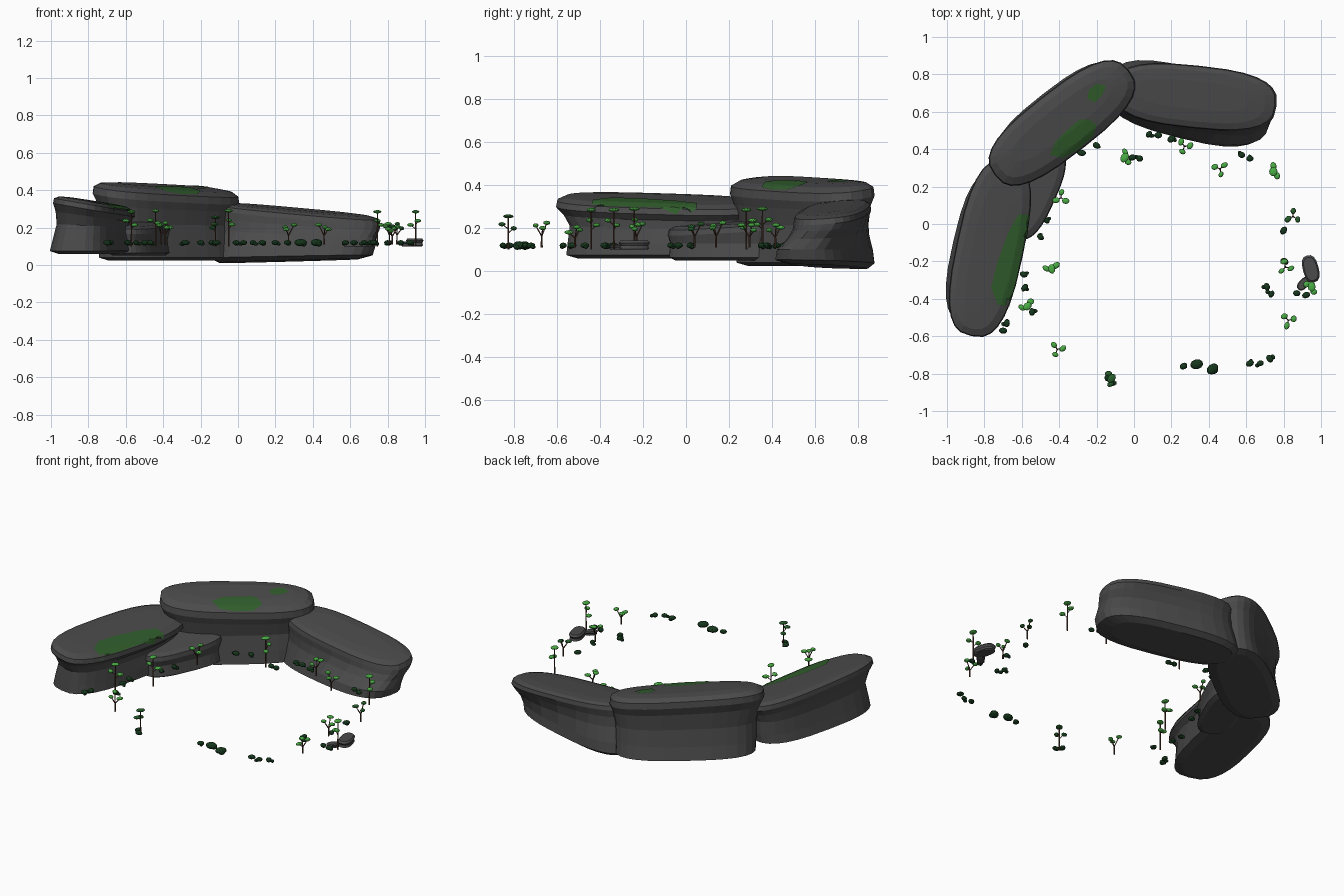
import bpy, bmesh, math, random
from math import cos, sin, pi
from mathutils import Vector, Matrix
from mathutils.bvhtree import BVHTree

if "Cube" in bpy.data.objects:
    bpy.data.objects.remove(bpy.data.objects["Cube"])

random.seed(4)


def material(name, r, g, b):
    m = bpy.data.materials.new(name)
    m.diffuse_color = (r, g, b, 1)
    m.use_nodes = True
    m.node_tree.nodes["Principled BSDF"].inputs["Base Color"].default_value = m.diffuse_color
    return m


STONE = material("stone", 0.07, 0.07, 0.07)
MOSS = material("moss", 0.03, 0.11, 0.025)
LEAF = material("leaf", 0.07, 0.42, 0.06)
DARK = material("dark_leaf", 0.008, 0.04, 0.012)
MID = material("mid_leaf", 0.02, 0.11, 0.025)
BARK = material("bark", 0.09, 0.04, 0.025)


def finish(name, bm, mat):
    bmesh.ops.recalc_face_normals(bm, faces=bm.faces)
    me = bpy.data.meshes.new(name)
    bm.to_mesh(me)
    bm.free()
    me.materials.append(mat)
    ob = bpy.data.objects.new(name, me)
    bpy.context.collection.objects.link(ob)
    return ob


def rock(name, levels, along=0, across=0, power=2.8, n=28):
    """Loft of rounded slabs; level = (z, cx, cy, length, width, angle, tilt)."""
    bm = bmesh.new()
    rings = []
    for z, cx, cy, ln, wd, deg, tilt in levels:
        a = math.radians(deg)
        ring = []
        for i in range(n):
            t = 2 * pi * i / n
            c, s = cos(t), sin(t)
            u = math.copysign(abs(c) ** (2 / power), c) * ln / 2
            v = math.copysign(abs(s) ** (2 / power), s) * wd / 2
            ring.append(bm.verts.new((cx + u * cos(a) - v * sin(a),
                                      cy + u * sin(a) + v * cos(a),
                                      z + tilt * (along * u + across * v))))
        rings.append(ring)
    for lo, hi in zip(rings, rings[1:]):
        for i in range(n):
            j = (i + 1) % n
            bm.faces.new((lo[i], lo[j], hi[j], hi[i]))
    bm.faces.new(rings[0])
    bm.faces.new(rings[-1])
    return finish(name, bm, STONE)


# Large boulders: base, flare, waist, overhanging rim, domed top
left = rock("left_boulder", [
    (0.06, -0.785, -0.13, 0.76, 0.28, 77, 0), (0.075, -0.785, -0.13, 0.86, 0.37, 77, 0),
    (0.13, -0.78, -0.125, 0.86, 0.35, 77, 0), (0.21, -0.775, -0.12, 0.85, 0.32, 78, .3),
    (0.26, -0.775, -0.125, 0.9, 0.325, 78, .8), (0.295, -0.77, -0.13, 0.96, 0.36, 78, 1),
    (0.322, -0.77, -0.13, 0.95, 0.35, 78, 1), (0.338, -0.775, -0.13, 0.88, 0.28, 78, 1),
    (0.345, -0.79, -0.13, 0.7, 0.15, 78, 1)], along=-0.03, across=0.17)
middle = rock("middle_boulder", [
    (0.025, -0.38, 0.555, 0.74, 0.26, 38, 0), (0.04, -0.38, 0.55, 0.83, 0.36, 38, 0),
    (0.12, -0.38, 0.545, 0.83, 0.33, 38, 0), (0.22, -0.38, 0.545, 0.83, 0.3, 38, .3),
    (0.31, -0.38, 0.54, 0.87, 0.32, 38, .8), (0.355, -0.385, 0.54, 0.91, 0.35, 38, 1),
    (0.393, -0.385, 0.54, 0.9, 0.34, 38, 1), (0.415, -0.385, 0.545, 0.83, 0.27, 38, 1),
    (0.425, -0.385, 0.555, 0.65, 0.15, 38, 1)], along=-0.04, across=0.13)
right = rock("right_boulder", [
    (0.022, 0.27, 0.665, 0.76, 0.28, -14, -0.3), (0.045, 0.285, 0.645, 0.88, 0.38, -14, -0.2),
    (0.1, 0.3, 0.645, 0.88, 0.36, -14, 0), (0.17, 0.315, 0.66, 0.86, 0.32, -10, .5),
    (0.22, 0.325, 0.672, 0.87, 0.32, -7, .8), (0.257, 0.325, 0.68, 0.88, 0.335, -6, 1),
    (0.282, 0.325, 0.68, 0.86, 0.325, -6, 1), (0.295, 0.315, 0.685, 0.78, 0.27, -6, 1),
    (0.301, 0.315, 0.69, 0.6, 0.15, -6, 1)], along=-0.09, across=0.07)

# Low ledge between the left and middle boulders
rock("ledge", [
    (0.05, -0.53, 0.17, 0.46, 0.18, 66, 0), (0.065, -0.53, 0.17, 0.52, 0.23, 66, 0),
    (0.13, -0.535, 0.17, 0.51, 0.215, 66, 0), (0.185, -0.53, 0.17, 0.53, 0.23, 66, 1),
    (0.21, -0.53, 0.17, 0.52, 0.22, 66, 1), (0.222, -0.535, 0.17, 0.46, 0.17, 66, 1)],
    along=0.05, across=0.1)


# Two small flat stones on the right
def stone(name, x, y, ln, wd, deg, z0, z1):
    h = z1 - z0
    rock(name, [(z0, x, y, ln * .8, wd * .8, deg, 0), (z0 + h * .1, x, y, ln * .93, wd * .93, deg, 0),
                (z0 + h * .45, x, y, ln * .88, wd * .86, deg, 0), (z0 + h * .75, x, y, ln, wd, deg, 0),
                (z1, x, y, ln * .85, wd * .8, deg, 0)], n=16, power=2.5)


stone("small_stone", 0.945, -0.24, 0.15, 0.085, 105, 0.1, 0.143)
stone("tiny_stone", 0.905, -0.32, 0.08, 0.05, 50, 0.1, 0.125)


# Moss patches draped over the boulders
def moss(name, ob, pts):
    tree = BVHTree.FromPolygons([v.co for v in ob.data.vertices], [p.vertices for p in ob.data.polygons])
    outline = []
    for a, b in zip(pts, pts[1:] + pts[:1]):
        outline += [Vector(a).lerp(Vector(b), k / 3) for k in range(3)]
    mid = sum(outline, Vector((0, 0))) / len(outline)
    bm = bmesh.new()

    def drape(p):
        hit, nor, *_ = tree.ray_cast(Vector((p.x, p.y, 1)), Vector((0, 0, -1)))
        if hit is None:
            hit, nor, *_ = tree.find_nearest(Vector((p.x, p.y, 0.31)))
        return bm.verts.new(hit + nor * 0.004)
    rings = [[drape(mid.lerp(p, k / 6)) for p in outline] for k in range(1, 7)]
    n = len(outline)
    centre = drape(mid)
    for i in range(n):
        j = (i + 1) % n
        bm.faces.new((centre, rings[0][i], rings[0][j]))
        for a, b in zip(rings, rings[1:]):
            bm.faces.new((a[i], b[i], b[j], a[j]))
    finish(name, bm, MOSS)


moss("left_moss", left, [(-0.565, 0.05), (-0.62, 0.05), (-0.67, -0.04), (-0.73, -0.2), (-0.765, -0.34),
                         (-0.73, -0.43), (-0.67, -0.44), (-0.635, -0.36), (-0.59, -0.15), (-0.555, -0.02)])
moss("middle_moss", middle, [(-0.45, 0.37), (-0.42, 0.44), (-0.36, 0.5), (-0.29, 0.56), (-0.24, 0.56),
                             (-0.2, 0.53), (-0.22, 0.47), (-0.3, 0.4), (-0.38, 0.355)])
moss("small_moss", middle, [(-0.25, 0.67), (-0.24, 0.72), (-0.2, 0.75), (-0.15, 0.74), (-0.17, 0.69), (-0.21, 0.65)])


# Plants
def blob(bm, x, y, z, r, h):
    m = (Matrix.Translation((x, y, z)) @ Matrix.Rotation(random.uniform(0, pi), 4, 'Z')
         @ Matrix.Diagonal((r * random.uniform(1, 1.25), r * random.uniform(.75, .95), h, 1)))
    bmesh.ops.create_icosphere(bm, subdivisions=2, radius=1, matrix=m)


def stick(bm, a, b, r0, r1):
    a, b = Vector(a), Vector(b)
    d = b - a
    m = Matrix.Translation((a + b) / 2) @ d.to_track_quat('Z', 'Y').to_matrix().to_4x4()
    bmesh.ops.create_cone(bm, cap_ends=True, segments=6, radius1=r0, radius2=r1, depth=d.length, matrix=m)


def tall_tree(i, x, y, h, mat):
    wood, leaf = bmesh.new(), bmesh.new()
    stick(wood, (x, y, 0.1), (x, y, h), 0.0045, 0.003)
    blob(leaf, x, y, h, 0.024, 0.009)
    a0 = random.uniform(0, 2 * pi)
    for k, f in enumerate((0.5, 0.62)):
        a = a0 + k * 2.4
        z = 0.1 + (h - 0.1) * f
        q = (x + .03 * cos(a), y + .03 * sin(a), z + .022)
        stick(wood, (x, y, z), q, 0.0025, 0.002)
        blob(leaf, *q, 0.018, 0.01)
    finish(f"tall_tree_trunk_{i}", wood, BARK)
    finish(f"tall_tree_leaves_{i}", leaf, mat)


def forked_tree(i, x, y, h, mat):
    wood, leaf = bmesh.new(), bmesh.new()
    fork = (x, y, 0.1 + (h - 0.1) * 0.5)
    stick(wood, (x, y, 0.11), fork, 0.005, 0.004)
    a0 = random.uniform(0, 2 * pi)
    for k in range(3):
        a = a0 + k * 2.1
        q = (x + .03 * cos(a), y + .03 * sin(a), h - .012 * k)
        stick(wood, fork, q, 0.0035, 0.0025)
        blob(leaf, *q, 0.017, 0.01)
    finish(f"forked_tree_trunk_{i}", wood, BARK)
    finish(f"forked_tree_leaves_{i}", leaf, mat)


for i, (x, y, h, m) in enumerate([
        (-0.57, -0.44, .285, LEAF), (-0.44, -0.24, .29, LEAF), (-0.05, 0.355, .29, LEAF),
        (0.745, 0.28, .285, LEAF), (0.95, -0.335, .285, LEAF), (-0.12, -0.825, .255, MID)]):
    tall_tree(i, x, y, h, m)
for i, (x, y, h, m) in enumerate([
        (-0.41, -0.67, .225, LEAF), (-0.39, 0.14, .225, LEAF), (0.27, 0.415, .215, LEAF), (0.46, 0.295, .215, LEAF),
        (0.81, -0.23, .22, LEAF), (0.825, -0.515, .205, LEAF), (0.85, 0.04, .22, MID)]):
    forked_tree(i, x, y, h, m)

for i, (x, y) in enumerate([
        (0.08, 0.48), (0.13, 0.475), (0.2, 0.455), (-0.2, 0.42), (-0.28, 0.38), (-0.01, 0.355), (0.03, 0.35),
        (0.575, 0.37), (0.62, 0.35), (-0.47, 0.02), (-0.5, -0.07), (-0.59, -0.27), (-0.585, -0.34),
        (-0.545, -0.47), (-0.68, -0.53), (-0.7, -0.57), (0.8, -0.035), (0.81, -0.2), (0.71, -0.335),
        (0.735, -0.375), (0.87, -0.37), (0.92, -0.38), (-0.14, -0.82), (-0.115, -0.85), (0.265, -0.76),
        (0.335, -0.75), (0.42, -0.775), (0.62, -0.745), (0.675, -0.745), (0.725, -0.72)]):
    bm = bmesh.new()
    r = 0.028 if i in (25, 26) else 0.019
    blob(bm, x, y, 0.12, r, r * 0.7)
    blob(bm, x + random.uniform(-.02, .02), y + random.uniform(-.012, .012), 0.113, r * .65, r * .5)
    finish(f"bush_{i}", bm, DARK)
